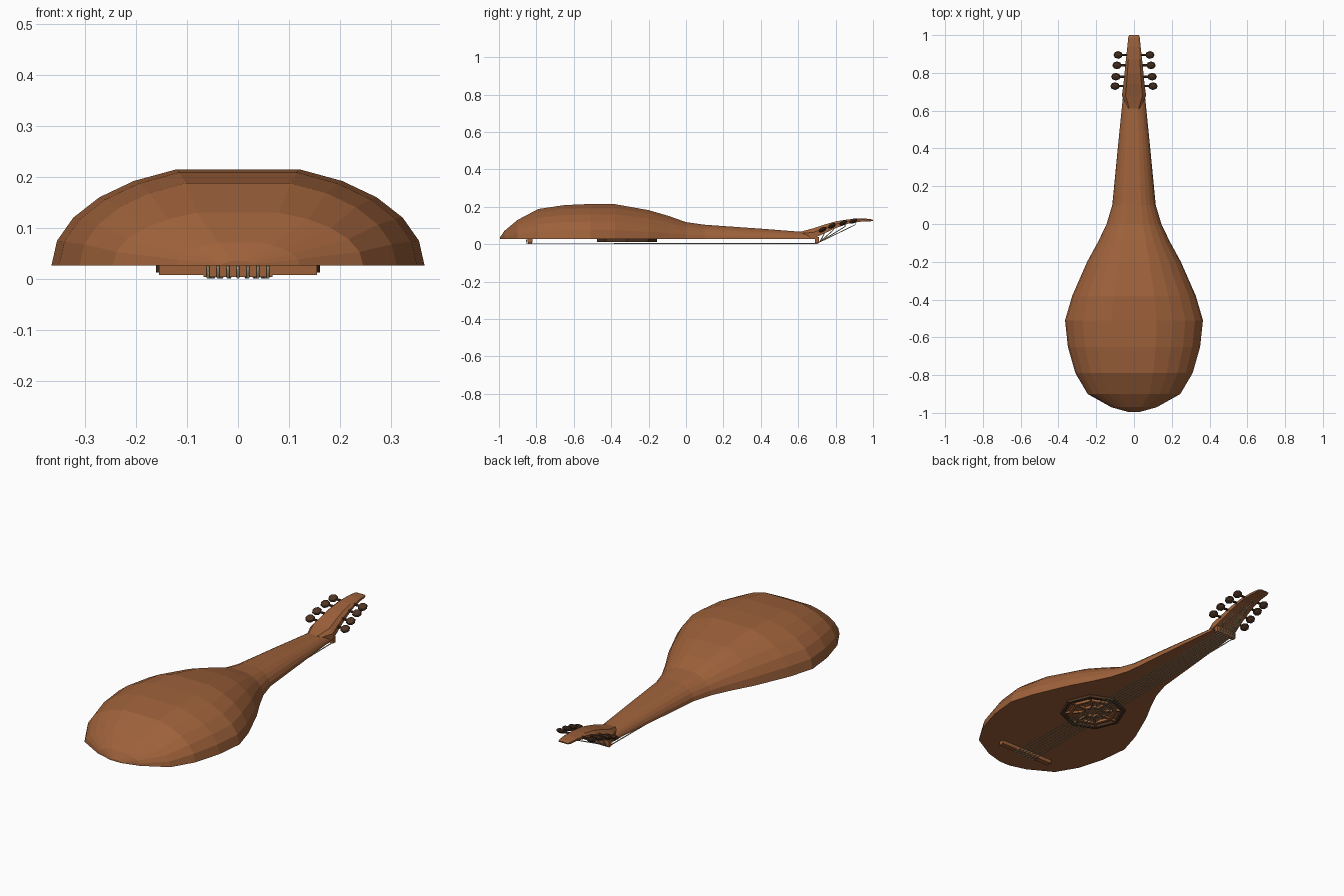
import bpy, bmesh, math
from mathutils import Vector, Matrix

if "Cube" in bpy.data.objects:
    bpy.data.objects.remove(bpy.data.objects["Cube"])


def material(name, rgb):
    m = bpy.data.materials.new(name)
    m.diffuse_color = (*rgb, 1)
    m.use_nodes = True
    m.node_tree.nodes["Principled BSDF"].inputs["Base Color"].default_value = m.diffuse_color
    return m


wood = material("warm brown wood", (0.34, 0.12, 0.043))
dark = material("dark brown wood", (0.075, 0.034, 0.017))
gut = material("pale gut", (0.56, 0.50, 0.32))


def finish(bm, name, mat):
    bmesh.ops.recalc_face_normals(bm, faces=bm.faces)
    me = bpy.data.meshes.new(name)
    bm.to_mesh(me)
    bm.free()
    me.materials.append(mat)
    ob = bpy.data.objects.new(name, me)
    bpy.context.collection.objects.link(ob)
    return ob


def loft(name, sections, mat):
    """Skin a list of closed point loops and cap both ends."""
    bm = bmesh.new()
    rings = [[bm.verts.new(p) for p in s] for s in sections]
    n = len(rings[0])
    for a, b in zip(rings, rings[1:]):
        for i in range(n):
            j = (i + 1) % n
            bm.faces.new((a[i], a[j], b[j], b[i]))
    bm.faces.new(rings[0])
    bm.faces.new(rings[-1])
    return finish(bm, name, mat)


def box(name, centre, size, mat, angle=0):
    bm = bmesh.new()
    mtx = (Matrix.Translation(centre) @ Matrix.Rotation(angle, 4, 'Z')
           @ Matrix.Diagonal((*size, 1)))
    bmesh.ops.create_cube(bm, size=1, matrix=mtx)
    return finish(bm, name, mat)


def ring(name, centre, r_out, r_in, z0, z1, sides, mat, turn=0.0):
    bm = bmesh.new()
    loops = []
    for k in range(sides):
        a = 2 * math.pi * k / sides + turn
        d = Vector((math.cos(a), math.sin(a), 0))
        c = Vector((*centre, 0))
        loops.append([bm.verts.new(c + d * r + Vector((0, 0, z)))
                      for r, z in ((r_out, z0), (r_out, z1), (r_in, z1), (r_in, z0))])
    for k in range(sides):
        a, b = loops[k], loops[(k + 1) % sides]
        for i in range(4):
            j = (i + 1) % 4
            bm.faces.new((a[i], a[j], b[j], b[i]))
    return finish(bm, name, mat)


# Bowl and neck: y, half width, back height
BASE = 0.027
angles = [math.radians(a) for a in (0, 14, 28, 42, 56, 70.8)]
angles += [math.pi - a for a in reversed(angles)]
profile = [(-0.995, 0.03, 0.036), (-0.97, 0.12, 0.072), (-0.90, 0.245, 0.13),
           (-0.79, 0.31, 0.188), (-0.65, 0.35, 0.209), (-0.51, 0.365, 0.215),
           (-0.38, 0.327, 0.214), (-0.20, 0.248, 0.182), (-0.09, 0.188, 0.15),
           (0.0, 0.145, 0.118), (0.10, 0.115, 0.104), (0.40, 0.086, 0.083),
           (0.62, 0.064, 0.066), (0.70, 0.056, 0.058)]
loft("bowl_and_neck",
     [[(w * math.cos(a), y, BASE + (h - BASE) * math.sin(a) / 0.944) for a in angles]
      for y, w, h in profile], wood)

# Bent peghead: y, half width, lower z, upper z
head = [(0.61, 0.035, 0.045, 0.066), (0.68, 0.064, 0.03, 0.085),
        (0.74, 0.056, 0.058, 0.105), (0.80, 0.050, 0.086, 0.122),
        (0.87, 0.043, 0.111, 0.133), (0.94, 0.035, 0.121, 0.138),
        (0.985, 0.031, 0.122, 0.135), (1.0, 0.026, 0.124, 0.130)]
loft("peghead",
     [[(-w, y, a), (w, y, a), (w, y, a + (b - a) * 0.6), (w * 0.7, y, b),
       (-w * 0.7, y, b), (-w, y, a + (b - a) * 0.6)] for y, w, a, b in head], wood)

# Tuning pegs, four each side
peg_spots = [(0.73, 0.078, 0.100), (0.78, 0.098, 0.096),
             (0.84, 0.114, 0.090), (0.895, 0.124, 0.084)]
for side, label in ((-1, "left"), (1, "right")):
    for i, (y, z, x) in enumerate(peg_spots):
        bm = bmesh.new()
        bmesh.ops.create_cone(bm, cap_ends=True, segments=8, radius1=0.006, radius2=0.006,
                              depth=x, matrix=Matrix.Translation((side * x / 2, y, z))
                              @ Matrix.Rotation(math.pi / 2, 4, 'Y'))
        bmesh.ops.create_uvsphere(bm, u_segments=8, v_segments=6, radius=1,
                                  matrix=Matrix.Translation((side * x, y, z))
                                  @ Matrix.Rotation(math.radians(28), 4, 'X')
                                  @ Matrix.Diagonal((0.025, 0.023, 0.012, 1)))
        finish(bm, f"peg_{label}_{i + 1}", dark)

# Nut and bridge
box("nut", (0, 0.70, 0.022), (0.116, 0.02, 0.032), wood)
box("bridge", (0, -0.835, 0.018), (0.31, 0.026, 0.020), wood)
box("bridge_saddle", (0, -0.835, 0.007), (0.135, 0.022, 0.006), wood)

# Sound rose: dark rim, inner rings and spokes
rc = (0, -0.315)
ring("rose_rim", rc, 0.160, 0.142, 0.013, 0.028, 8, dark)
ring("rose_middle_ring", rc, 0.118, 0.103, 0.014, 0.028, 8, wood)
ring("rose_inner_ring", rc, 0.055, 0.040, 0.014, 0.028, 8, wood)
for k in range(8):
    a = k * math.pi / 4
    box(f"rose_spoke_{k + 1}",
        (0.097 * math.cos(a), rc[1] + 0.097 * math.sin(a), 0.022),
        (0.098, 0.010, 0.012), wood, a)

# Strings: tied at the bridge, over the nut, up to the pegs
for i in range(7):
    x = (i - 3) * 0.0195
    y, z, _ = peg_spots[min(i, 6 - i)]
    low = z - 0.02
    pts = [(x, -0.852, 0.026), (x, -0.852, 0.0028), (x * 0.8, 0.70, 0.004),
           (x * 0.78, 0.715, 0.012), (x * 0.65, y + 0.01, low), (x * 0.6, y + 0.01, z)]
    cu = bpy.data.curves.new(f"string_{i + 1}", 'CURVE')
    cu.dimensions = '3D'
    cu.bevel_depth = 0.0028
    cu.bevel_resolution = 1
    cu.use_fill_caps = True
    sp = cu.splines.new('POLY')
    sp.points.add(len(pts) - 1)
    for p, co in zip(sp.points, pts):
        p.co = (*co, 1)
    cu.materials.append(gut)
    bpy.context.collection.objects.link(bpy.data.objects.new(f"string_{i + 1}", cu))
